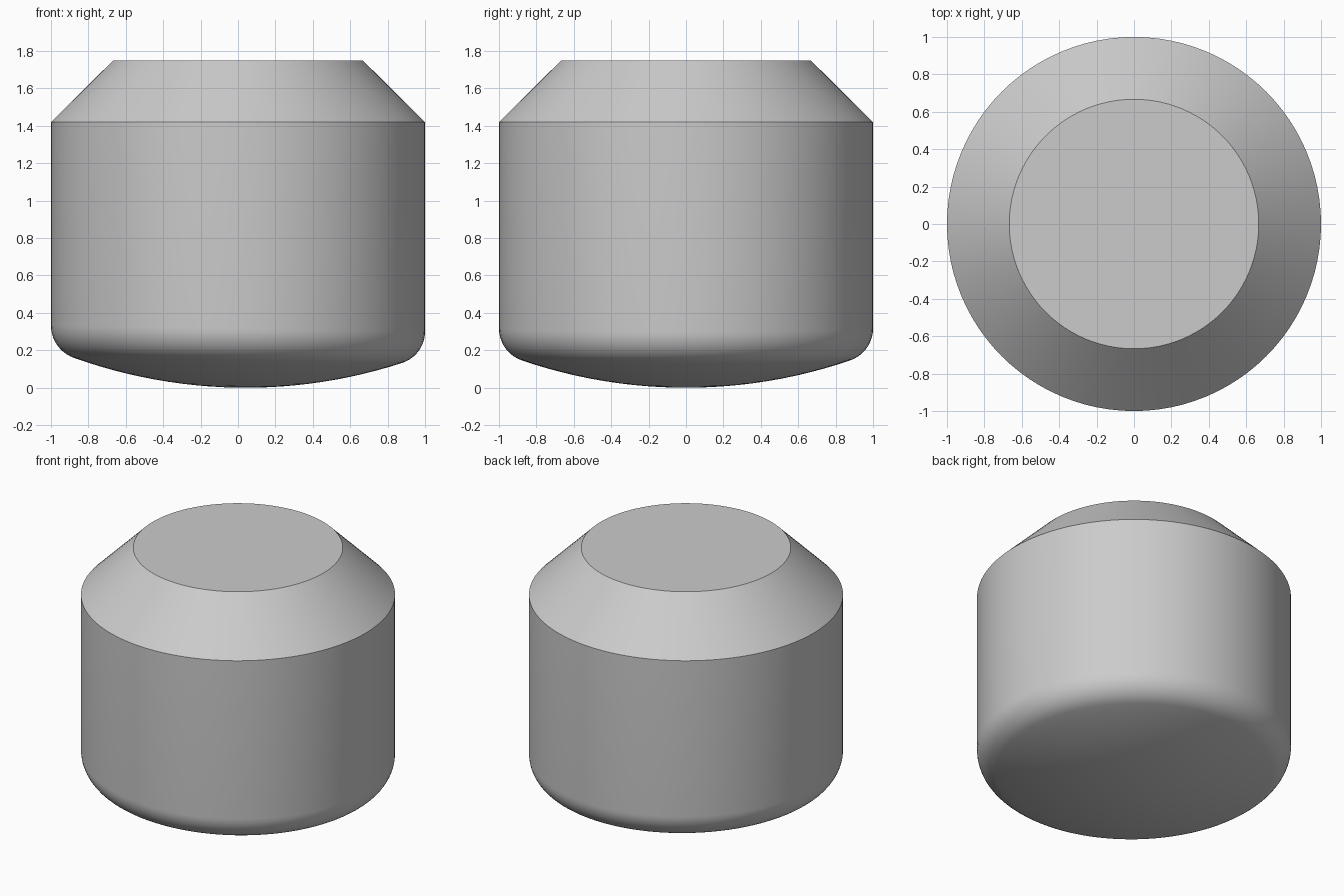
import bpy
import bmesh
from math import asin, cos, pi, radians, sin

cube = bpy.data.objects.get("Cube")
if cube:
    bpy.data.objects.remove(cube, do_unlink=True)

SEGMENTS = 96
TOP_RADIUS, TOP_Z, SHOULDER_Z = 0.667, 1.75, 1.42
DOME_RADIUS, FILLET = 2.71, 0.18
TILT = 0.0155  # the dome leans slightly towards +x

# Single grey material
grey = bpy.data.materials.new("light grey")
grey.use_nodes = True
colour = (0.6, 0.6, 0.6, 1)
grey.diffuse_color = colour
grey.node_tree.nodes["Principled BSDF"].inputs["Base Color"].default_value = colour

# Profile: shallow dome, tangent fillet, straight wall, chamfered shoulder, flat top
fillet_x = 1 - FILLET
meet = asin(fillet_x / (DOME_RADIUS - FILLET))
fillet_z = DOME_RADIUS - (DOME_RADIUS - FILLET) * cos(meet)
profile = []
for i in range(13):
    a = meet * i / 12
    profile.append((DOME_RADIUS * sin(a), DOME_RADIUS * (1 - cos(a))))
for i in range(1, 11):
    a = meet + (pi / 2 - meet) * i / 10
    profile.append((fillet_x + FILLET * sin(a), fillet_z - FILLET * cos(a)))
profile += [(1, SHOULDER_Z), (TOP_RADIUS, TOP_Z)]

# Revolve the profile and close the top with one flat face
bm = bmesh.new()
verts = [bm.verts.new((r, 0, z)) for r, z in profile]
edges = [bm.edges.new(pair) for pair in zip(verts, verts[1:])]
bmesh.ops.spin(bm, geom=verts + edges, cent=(0, 0, 0), axis=(0, 0, 1),
               angle=2 * pi, steps=SEGMENTS)
bmesh.ops.remove_doubles(bm, verts=bm.verts, dist=0.0005)
bmesh.ops.holes_fill(bm, edges=[e for e in bm.edges if e.is_boundary], sides=0)

# Lean the dome and its fillet
for v in bm.verts:
    if v.co.z < SHOULDER_Z - 0.1:
        v.co.z -= TILT * v.co.x
bmesh.ops.recalc_face_normals(bm, faces=bm.faces)

mesh = bpy.data.meshes.new("capsule_body")
bm.to_mesh(mesh)
bm.free()
mesh.materials.append(grey)
body = bpy.data.objects.new("capsule_body", mesh)
bpy.context.collection.objects.link(body)

# Smooth curved surfaces, crisp shoulder and rim
bpy.ops.object.select_all(action="DESELECT")
body.select_set(True)
bpy.context.view_layer.objects.active = body
bpy.ops.object.shade_smooth_by_angle(angle=radians(30))
